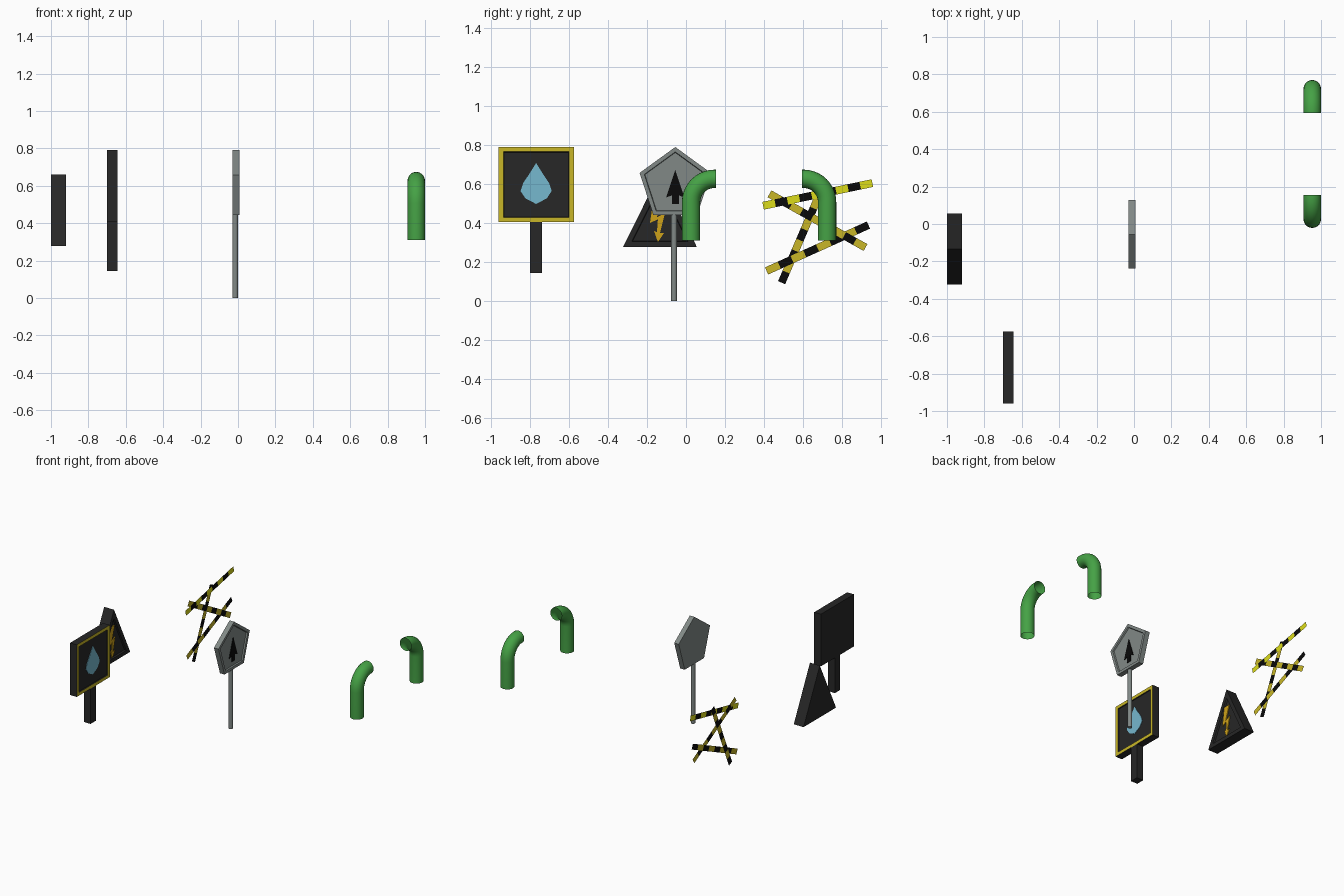
import bpy, bmesh
from math import sin, cos, pi, radians
from mathutils import Vector

if "Cube" in bpy.data.objects:
    bpy.data.objects.remove(bpy.data.objects["Cube"])


def mat(name, r, g, b):
    m = bpy.data.materials.new(name)
    m.diffuse_color = (r, g, b, 1)
    m.use_nodes = True
    m.node_tree.nodes["Principled BSDF"].inputs["Base Color"].default_value = m.diffuse_color
    return m


CHAR = mat("charcoal", .02, .02, .02)
BLACK = mat("black", .003, .003, .003)
YELLOW = mat("yellow", .58, .47, .02)
BRIGHT = mat("bright_yellow", .72, .72, .01)
GOLD = mat("gold", .62, .36, .01)
BLUE = mat("water_blue", .18, .48, .62)
GREEN = mat("green", .06, .36, .06)
GREY = mat("grey", .22, .25, .24)


def finish(name, bm, mats):
    me = bpy.data.meshes.new(name)
    bm.to_mesh(me)
    bm.free()
    for m in mats:
        me.materials.append(m)
    ob = bpy.data.objects.new(name, me)
    bpy.context.collection.objects.link(ob)
    return ob


def plate(name, pts, x0, x1, mats, border=0, recess=.01):
    """Outline in (y, z), extruded along x; optional recessed panel on the +x face."""
    bm = bmesh.new()
    back = bm.faces.new([bm.verts.new((x0, y, z)) for y, z in pts])
    ext = bmesh.ops.extrude_face_region(bm, geom=[back], use_keep_orig=True)
    bmesh.ops.translate(bm, vec=(x1 - x0, 0, 0),
                        verts=[v for v in ext["geom"] if isinstance(v, bmesh.types.BMVert)])
    bmesh.ops.recalc_face_normals(bm, faces=bm.faces[:])
    if border:
        bm.normal_update()
        front = max(bm.faces, key=lambda f: f.normal.x)
        rim = bmesh.ops.inset_region(bm, faces=[front], thickness=border, use_even_offset=True)["faces"]
        if len(mats) > 1:
            for f in rim:
                f.material_index = 1
        bmesh.ops.inset_region(bm, faces=[front], thickness=.003, use_even_offset=True)
        bmesh.ops.translate(bm, vec=(-recess, 0, 0), verts=front.verts[:])
    return finish(name, bm, mats)


def rect(y0, y1, z0, z1):
    return [(y0, z0), (y1, z0), (y1, z1), (y0, z1)]


# Square water sign
plate("water_sign_board", rect(-.96, -.575, .405, .79), -.70, -.645, [CHAR, YELLOW], .024, .006)
plate("water_sign_post", rect(-.80, -.738, .145, .405), -.70, -.645, [CHAR])
half = [(.035, .652), (.066, .606), (.08, .565), (.055, .527)]
drop = [(0, .708)] + half + [(0, .498)] + [(-y, z) for y, z in reversed(half)]
plate("water_drop", [(y - .768, z) for y, z in drop], -.655, -.648, [BLUE])

# Triangular hazard sign
plate("hazard_sign", [(-.323, .277), (.056, .277), (-.133, .66)], -1, -.92, [CHAR], .028, .012)
bolt = [(-.164, .538), (-.185, .40), (-.144, .42), (-.149, .354), (-.164, .359), (-.144, .303),
        (-.113, .349), (-.133, .349), (-.108, .451), (-.149, .43), (-.115, .538)]
plate("lightning_bolt", bolt, -.935, -.926, [GOLD])

# Pentagonal direction sign
CY, CZ, R = -.055, .598, .192
pent = [(CY + R * sin(2 * pi * i / 5), CZ + R * cos(2 * pi * i / 5)) for i in range(5)]
plate("direction_board", pent, -.03, .007, [GREY], .02, .01)
arrow = [(0, .672), (.047, .532), (.018, .542), (.018, .497), (-.018, .497), (-.018, .542), (-.047, .532)]
plate("direction_arrow", [(y + CY, z) for y, z in arrow], -.006, .002, [BLACK])
bpy.ops.mesh.primitive_cylinder_add(vertices=10, radius=.0155, depth=.455, location=(-.015, -.061, .2275))
pole = bpy.context.object
pole.name = "direction_pole"
pole.data.materials.append(GREY)
bpy.ops.object.shade_smooth_by_angle(angle=radians(40))


# Flat striped barrier tapes
def tape(name, a, b, x, count, first_black, yellow):
    a, b = Vector((x, *a)), Vector((x, *b))
    d = (b - a).normalized()
    side = Vector((0, -d.z, d.y)) * .02
    bm = bmesh.new()
    rows = [[bm.verts.new(a.lerp(b, i / count) + side * s) for s in (-1, 1)] for i in range(count + 1)]
    for i in range(count):
        f = bm.faces.new((rows[i][0], rows[i + 1][0], rows[i + 1][1], rows[i][1]))
        f.material_index = (i + first_black) % 2
    finish(name, bm, [yellow, BLACK])


tape("tape_top", (.395, .489), (.955, .605), -.704, 9, 0, BRIGHT)
tape("tape_falling", (.428, .55), (.92, .275), -.705, 9, 0, YELLOW)
tape("tape_rising", (.413, .155), (.935, .39), -.706, 8, 0, YELLOW)
tape("tape_steep", (.49, .095), (.70, .585), -.707, 9, 1, YELLOW)


# Open-ended bent pipes
def pipe(name, y0, s, sides=20, steps=10, r=.047, bend=.12):
    path = [(0, .31, 0)]
    path += [(bend * (1 - cos(t)), .507 + bend * sin(t), t) for t in (pi / 2 * i / steps for i in range(steps + 1))]
    path += [(.129, .627, pi / 2)]
    bm = bmesh.new()
    rings = []
    for y, z, t in path:
        ring = []
        for k in range(sides):
            u, w = r * cos(2 * pi * k / sides), r * sin(2 * pi * k / sides)
            ring.append(bm.verts.new((.953 + w, y0 + s * (y + u * sin(pi / 2 - t)), z - u * sin(t))))
        rings.append(ring)
    for p, q in zip(rings, rings[1:]):
        for k in range(sides):
            n = (k + 1) % sides
            bm.faces.new((p[k], p[n], q[n], q[k])).smooth = True
    # Make the outside face outward
    bm.normal_update()
    bm.faces.ensure_lookup_table()
    f = bm.faces[0]
    c = f.calc_center_median()
    if f.normal.dot(c - Vector((.953, y0, c.z))) < 0:
        bmesh.ops.reverse_faces(bm, faces=bm.faces[:])
    return finish(name, bm, [GREEN])


pipe("pipe_near", .026, 1)
pipe("pipe_far", .723, -1)
